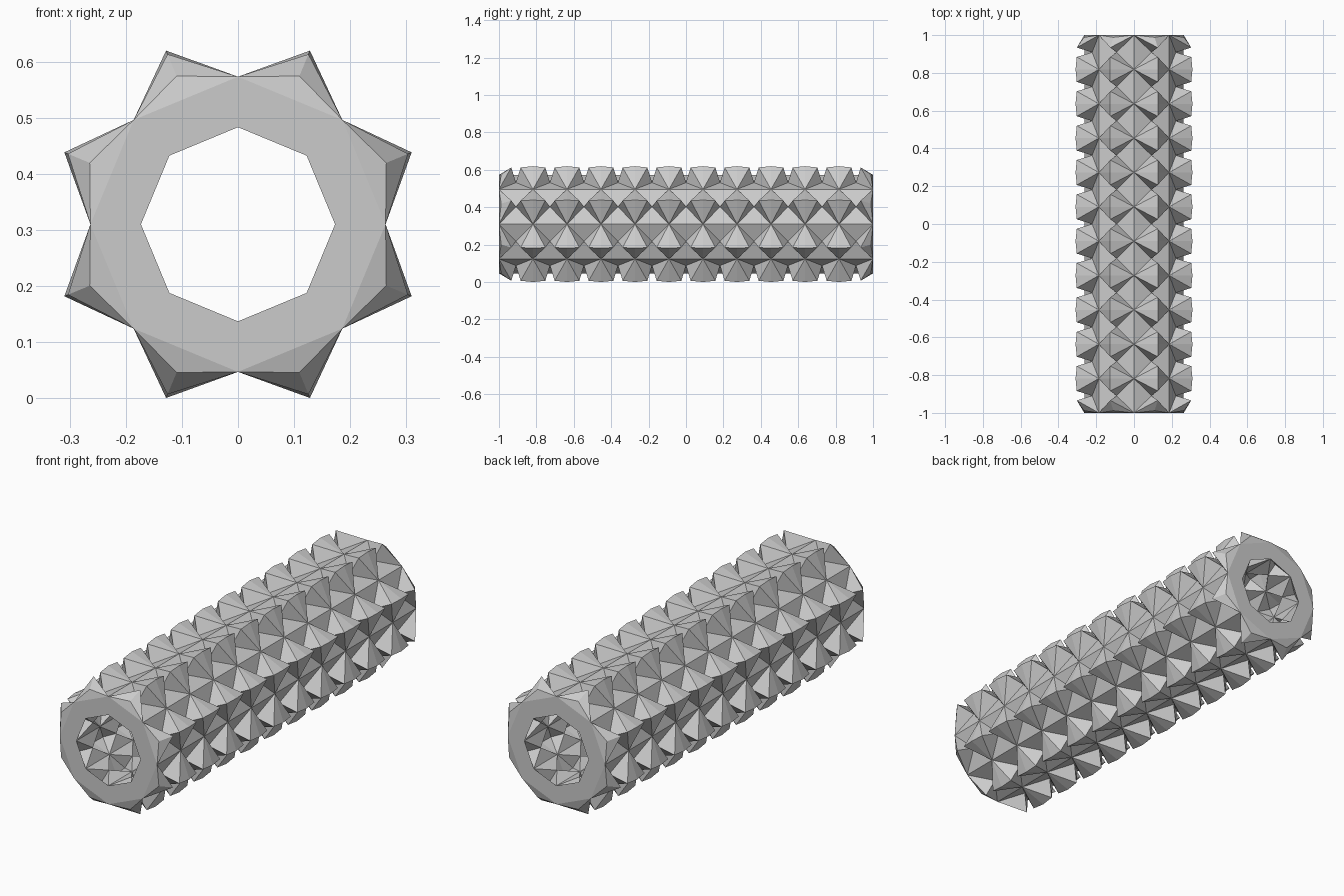
import bpy, bmesh
from math import pi, cos, sin

if "Cube" in bpy.data.objects:
    bpy.data.objects.remove(bpy.data.objects["Cube"])

SIDES, PERIODS = 8, 11
PITCH = 2.0 / PERIODS
HALF = 0.066          # half length of each fan's outer ridge
CZ = 0.31

bm = bmesh.new()


def vert(r, step, y):
    """Vertex at radius r, angle in 22.5 degree steps, position y."""
    a = step * pi / SIDES
    return bm.verts.new((r * cos(a), y, CZ + r * sin(a)))


def skin(r_valley, r_tip, r_side, r_gap, r_end, end_inset):
    """One folded layer: valley lines with fan-shaped spikes between them."""
    valleys = [[vert(r_valley, 2 * c, -1 + k * PITCH) for k in range(PERIODS + 1)]
               for c in range(SIDES)]
    ends = []
    for c in range(SIDES):
        a, b = valleys[c], valleys[(c + 1) % SIDES]
        s = 2 * c + 1
        gaps = [vert(r_gap, s, -1 + (k + 0.5) * PITCH) for k in range(PERIODS)]
        pair = []
        for k in range(PERIODS + 1):
            y = -1 + k * PITCH
            first, last = k == 0, k == PERIODS
            if first or last:
                mid = vert(r_end, s, y + (end_inset if first else -end_inset))
                pair.append(mid)
            else:
                mid = vert(r_tip, s, y)
            ridge = [mid]
            if not first:
                ridge = [gaps[k - 1], vert(r_side, s, y - HALF)] + ridge
            if not last:
                ridge += [vert(r_side, s, y + HALF), gaps[k]]
            # fan of triangles from the valley point on either side
            for p, q in zip(ridge, ridge[1:]):
                bm.faces.new((a[k], p, q))
                bm.faces.new((b[k], q, p))
            if not last:
                bm.faces.new((a[k], gaps[k], a[k + 1]))
                bm.faces.new((b[k], b[k + 1], gaps[k]))
        ends.append(pair)
    return valleys, ends


# Outer spiked skin and shallower inner skin
outer, outer_end = skin(0.263, 0.335, 0.328, 0.24, 0.286, 0.012)
inner, inner_end = skin(0.173, 0.225, 0.22, 0.16, 0.173 * cos(pi / 8), 0.0)

# Flat octagonal end rims with small bevelled outer triangles
for c in range(SIDES):
    d = (c + 1) % SIDES
    for e, k in ((0, 0), (1, PERIODS)):
        bm.faces.new((outer[c][k], outer_end[c][e], outer[d][k]))
        bm.faces.new((outer[c][k], outer[d][k], inner[d][k],
                      inner_end[c][e], inner[c][k]))

bmesh.ops.recalc_face_normals(bm, faces=bm.faces[:])
mesh = bpy.data.meshes.new("spiked_tube")
bm.to_mesh(mesh)
bm.free()
bpy.context.collection.objects.link(bpy.data.objects.new("spiked_tube", mesh))
